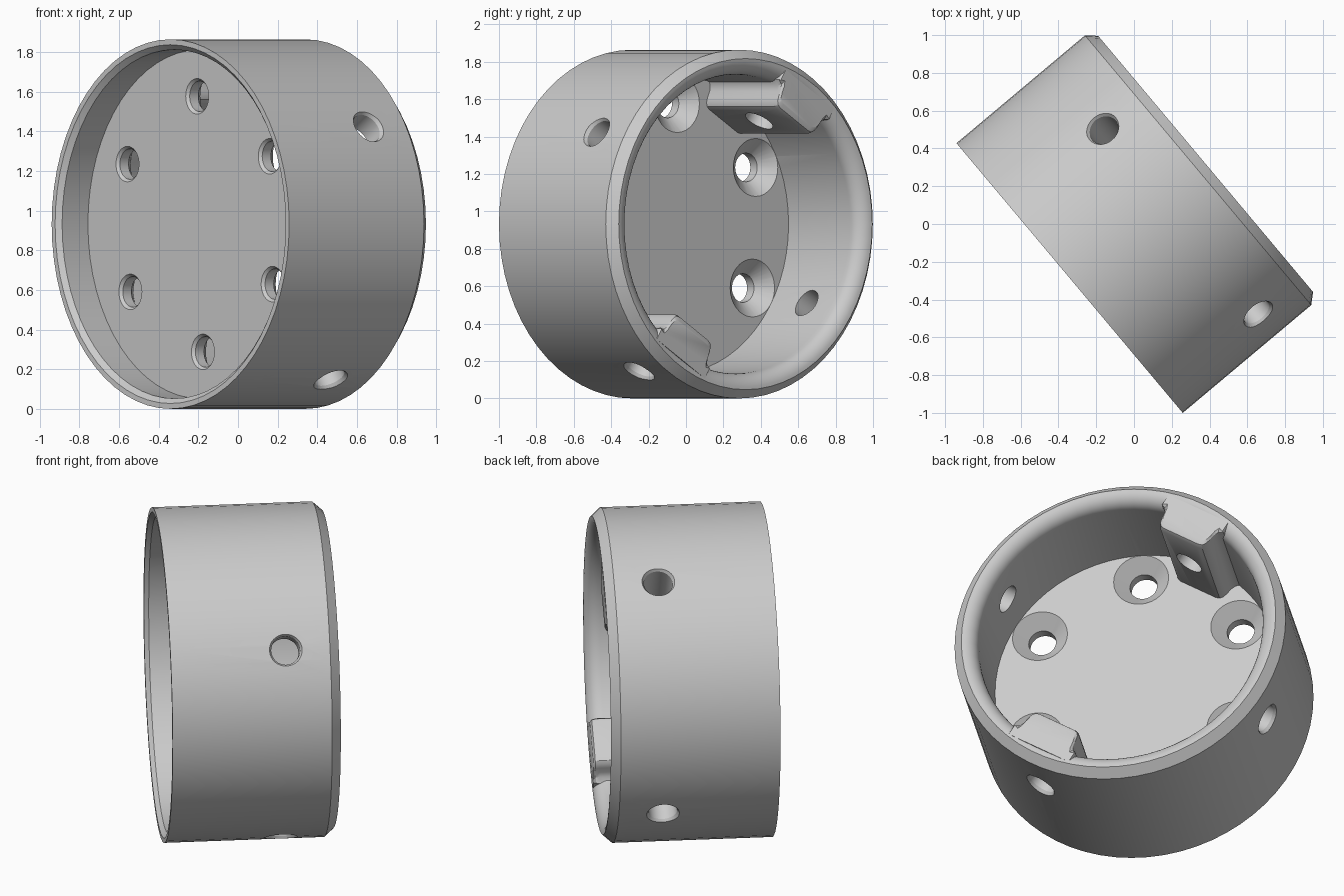
import bpy, bmesh, math
from mathutils import Matrix, Vector

if "Cube" in bpy.data.objects:
    bpy.data.objects.remove(bpy.data.objects["Cube"])

R = 0.932
AX = math.radians(40)
# local frame: z = ring axis, y = world up
D = Vector((math.cos(AX), math.sin(AX), 0))
E = Vector((-math.sin(AX), math.cos(AX), 0))
WORLD = Matrix(((E.x, 0, D.x, 0), (E.y, 0, D.y, 0), (0, 1, 0, R), (0, 0, 0, 1)))


def make(name, bm, mat):
    bmesh.ops.remove_doubles(bm, verts=bm.verts, dist=1e-5)
    bmesh.ops.recalc_face_normals(bm, faces=bm.faces)
    bm.transform(mat)
    me = bpy.data.meshes.new(name)
    bm.to_mesh(me)
    bm.free()
    ob = bpy.data.objects.new(name, me)
    bpy.context.collection.objects.link(ob)
    return ob


def lathe(name, profile, segs, mat=Matrix()):
    """Revolve (radius, height) points, starting and ending on the axis."""
    bm = bmesh.new()
    vs = [bm.verts.new((r, 0, z)) for r, z in profile]
    es = [bm.edges.new(p) for p in zip(vs, vs[1:])]
    bmesh.ops.spin(bm, geom=vs + es, cent=(0, 0, 0), axis=(0, 0, 1),
                   angle=2 * math.pi, steps=segs)
    return make(name, bm, mat)


def lug(name, angle):
    """Extrude a rounded boss profile along the wall, eased at the open end."""
    half = [(0.115, 0.65), (0.138, 0.656), (0.152, 0.672), (0.16, 0.70),
            (0.165, 0.735), (0.178, 0.762), (0.205, 0.785), (0.205, 0.85)]
    loop = half + [(-x, y) for x, y in reversed(half)]
    bm = bmesh.new()
    rings = []
    for z, inset in ((-0.12, 0), (0.46, 0), (0.484, 0.01), (0.494, 0.034)):
        rings.append([bm.verts.new((y + (inset if y < 0.78 else 0), x * (1 - inset), z))
                      for x, y in loop])
    n = len(loop)
    for a, b in zip(rings, rings[1:]):
        for i in range(n):
            j = (i + 1) % n
            bm.faces.new((a[i], a[j], b[j], b[i]))
    bm.faces.new(rings[0])
    bm.faces.new(rings[-1])
    return make(name, bm, Matrix.Rotation(angle, 4, 'Z'))


def boolean(ob, other, op):
    m = ob.modifiers.new(op, 'BOOLEAN')
    m.operation, m.object, m.solver = op, other, 'EXACT'
    dg = bpy.context.evaluated_depsgraph_get()
    me = bpy.data.meshes.new_from_object(ob.evaluated_get(dg))
    ob.modifiers.clear()
    ob.data = me
    bpy.data.objects.remove(other)


# Ring body: shallow front recess, solid web, deep back cup with rounded lip
lip = [(0.885 - 0.085 * math.cos(t), 0.41 + 0.085 * math.sin(t))
       for t in [i * math.pi / 16 for i in range(9)]]
body = lathe("ring_housing",
             [(0, -0.25), (0.88, -0.25), (0.88, -0.42), (0.905, -0.445),
              (R, -0.445), (R, 0.443)] + lip[::-1] + [(0.80, -0.10), (0, -0.10)], 64)

# Two opposite inner lugs
for k in range(2):
    boolean(body, lug("lug", math.radians(58 + 180 * k)), 'UNION')

# Six countersunk holes through the web
for k in range(6):
    a = math.radians(28 + 60 * k)
    cut = lathe("web_hole", [(0, -0.27), (0.09, -0.27), (0.09, -0.25), (0.077, -0.235),
                             (0.077, -0.178), (0.155, -0.10), (0.155, -0.098), (0, -0.098)],
                32, Matrix.Translation((0.645 * math.cos(a), 0.645 * math.sin(a), 0)))
    boolean(body, cut, 'DIFFERENCE')

# Four chamfered radial holes through the wall, two of them through the lugs
for k in range(4):
    a = math.radians(58 + 90 * k)
    mat = (Matrix.Translation((0, 0, 0.197)) @ Matrix.Rotation(a, 4, 'Z')
           @ Matrix.Rotation(math.pi / 2, 4, 'Y'))
    cut = lathe("wall_hole", [(0, 0.5), (0.08, 0.5), (0.08, 0.912), (0.091, 0.93),
                              (0.091, 1.0), (0, 1.0)], 32, mat)
    boolean(body, cut, 'DIFFERENCE')

# Lay the ring on its side, turned 40 degrees
body.data.transform(WORLD)
body.data.update()
bpy.ops.object.select_all(action='DESELECT')
body.select_set(True)
bpy.context.view_layer.objects.active = body
bpy.ops.object.shade_smooth_by_angle(angle=math.radians(28))
